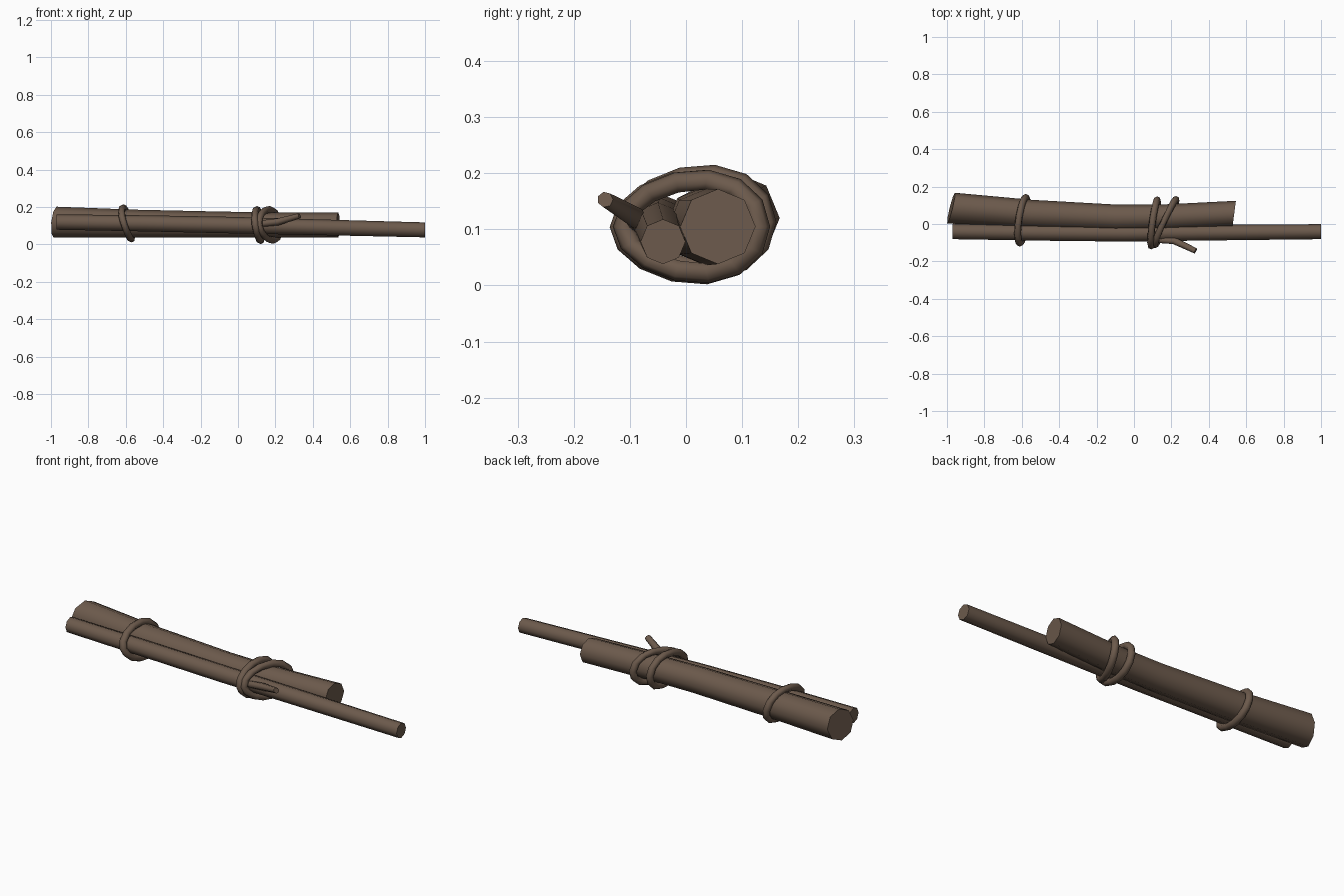
import bpy, bmesh, math

if "Cube" in bpy.data.objects:
    bpy.data.objects.remove(bpy.data.objects["Cube"])

bark = bpy.data.materials.new("brown_bark")
bark.diffuse_color = (0.15, 0.102, 0.072, 1)
bark.use_nodes = True
bark.node_tree.nodes["Principled BSDF"].inputs["Base Color"].default_value = bark.diffuse_color


def finish(name, loops, closed):
    """Skin a list of vertex loops into one tube object."""
    bm = bmesh.new()
    rows = [[bm.verts.new(p) for p in loop] for loop in loops]
    n = len(rows[0])
    count = len(rows) if closed else len(rows) - 1
    for i in range(count):
        a, b = rows[i], rows[(i + 1) % len(rows)]
        for j in range(n):
            k = (j + 1) % n
            bm.faces.new((a[j], a[k], b[k], b[j]))
    if not closed:
        bm.faces.new(rows[0])
        bm.faces.new(rows[-1])
    bmesh.ops.recalc_face_normals(bm, faces=bm.faces[:])
    mesh = bpy.data.meshes.new(name)
    bm.to_mesh(mesh)
    bm.free()
    mesh.materials.append(bark)
    obj = bpy.data.objects.new(name, mesh)
    bpy.context.collection.objects.link(obj)
    bpy.ops.object.select_all(action='DESELECT')
    obj.select_set(True)
    bpy.context.view_layer.objects.active = obj
    bpy.ops.object.shade_smooth_by_angle(angle=math.radians(62))


def stick(name, stations, sides=8):
    """Stations: x, y, z, radius, slant of the section in y and z."""
    loops = []
    for x, y, z, r, ky, kz in stations:
        loop = []
        for j in range(sides):
            a = math.tau * j / sides
            dy, dz = r * math.cos(a), r * math.sin(a)
            loop.append((x + ky * dy + kz * dz, y + dy, z + dz))
        loops.append(loop)
    finish(name, loops, False)


def vine_loop(name, x, y, z, ry, rz, ky, kz, tube=0.019, segs=14, sides=7):
    """Slanted egg-shaped ring of vine around both sticks."""
    loops = []
    for i in range(segs):
        a = math.tau * i / segs
        c, s = math.cos(a), math.sin(a)
        loop = []
        for j in range(sides):
            b = math.tau * j / sides
            d = tube * math.cos(b)
            loop.append((x + ky * c + kz * s + tube * math.sin(b),
                         y + (ry + d) * c,
                         z + (rz * (1 + 0.14 * c) + d) * s))
        loops.append(loop)
    finish(name, loops, True)


# thick short log, bowed toward the thin stick
stick("thick_log", [
    (-0.978, 0.085, 0.120, 0.082, 0.25, 0.10),
    (-0.55, 0.054, 0.111, 0.075, 0.09, 0.02),
    (-0.10, 0.034, 0.106, 0.070, 0.02, 0.02),
    (0.15, 0.036, 0.104, 0.068, -0.04, 0.0),
    (0.536, 0.057, 0.105, 0.067, 0.13, 0.0)])

# long thin stick
stick("thin_stick", [
    (-0.97, -0.040, 0.120, 0.041, 0, 0),
    (-0.50, -0.046, 0.113, 0.043, 0, 0),
    (-0.05, -0.050, 0.104, 0.044, 0, 0),
    (0.40, -0.046, 0.093, 0.042, 0, 0),
    (1.0, -0.041, 0.078, 0.040, 0, 0)])

# vine bindings
vine_loop("left_binding", -0.595, 0.020, 0.113, 0.122, 0.083, 0.016, -0.022)
vine_loop("middle_binding_inner", 0.108, 0.006, 0.104, 0.123, 0.083, 0.016, -0.010)
vine_loop("middle_binding_outer", 0.168, 0.010, 0.105, 0.121, 0.082, 0.056, -0.010)

# loose end of the vine
stick("vine_tail", [
    (0.13, -0.085, 0.112, 0.018, 0.1, -0.1),
    (0.215, -0.090, 0.121, 0.019, 0.3, -0.2),
    (0.329, -0.144, 0.153, 0.014, 0.46, -0.32)], sides=7)
